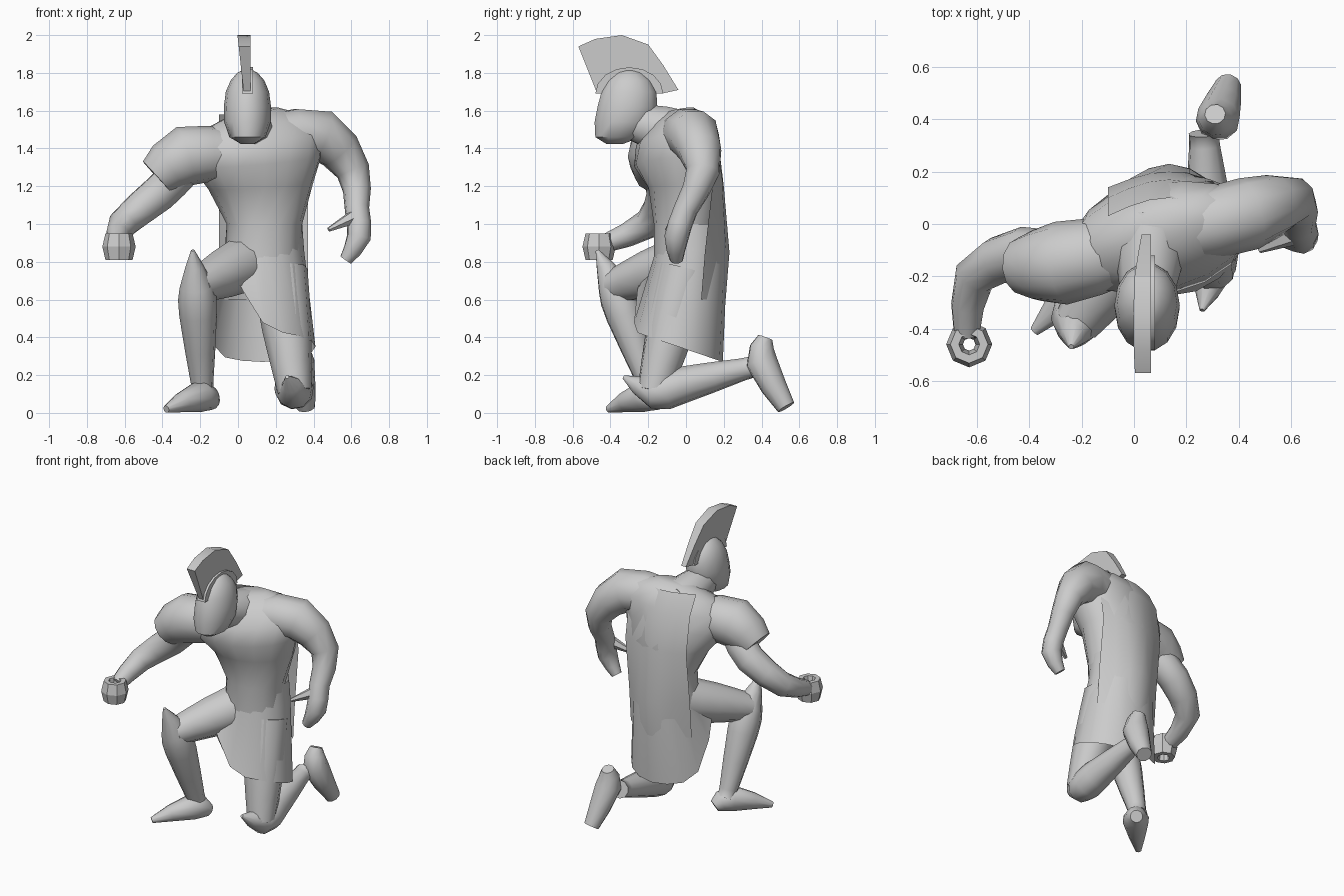
import bpy, bmesh
from math import sin, cos, pi, tau, radians
from mathutils import Vector

default_cube = bpy.data.objects.get("Cube")
if default_cube:
    bpy.data.objects.remove(default_cube)

grey = bpy.data.materials.new("plain_grey")
grey.use_nodes = True
grey.diffuse_color = (0.6, 0.6, 0.6, 1)
shader = grey.node_tree.nodes["Principled BSDF"]
shader.inputs["Base Color"].default_value = grey.diffuse_color


def skin(name, rows, wrap=True, caps=True, angle=45):
    """Join rows of points into one smooth surface."""
    bm = bmesh.new()
    rings = [[bm.verts.new(point) for point in row] for row in rows]
    count = len(rings[0])
    for lower, upper in zip(rings, rings[1:]):
        for i in range(count if wrap else count - 1):
            j = (i + 1) % count
            bm.faces.new((lower[i], lower[j], upper[j], upper[i]))
    if caps:
        bm.faces.new(rings[0])
        bm.faces.new(rings[-1])
    bmesh.ops.recalc_face_normals(bm, faces=bm.faces)
    mesh = bpy.data.meshes.new(name)
    bm.to_mesh(mesh)
    bm.free()
    mesh.materials.append(grey)
    part = bpy.data.objects.new(name, mesh)
    bpy.context.collection.objects.link(part)
    bpy.ops.object.select_all(action='DESELECT')
    part.select_set(True)
    bpy.context.view_layer.objects.active = part
    bpy.ops.object.shade_smooth_by_angle(angle=radians(angle))


def oval(centre, across, along, sides=12):
    """Ring of points around a centre, spanned by two half-axes."""
    centre, across, along = Vector(centre), Vector(across), Vector(along)
    turns = [tau * i / sides for i in range(sides)]
    return [centre + across * cos(turn) + along * sin(turn) for turn in turns]


def smooth_path(knots, steps):
    """Spline through knots; the fourth component carries the radius."""
    padded = [knots[0]] + knots + [knots[-1]]
    path = []
    for before, start, end, after in zip(padded, padded[1:], padded[2:], padded[3:]):
        for step in range(steps):
            t = step / steps
            leave, arrive = (end - before) / 2, (after - start) / 2
            bend = start.lerp(end, t * t * (3 - 2 * t))
            path.append(bend + leave * (t * (1 - t) ** 2) - arrive * (t * t * (1 - t)))
    return path + [knots[-1]]


def limb(name, joints, radii, sides=10, steps=2, angle=55):
    """Round tube through joints with a radius at each one."""
    knots = [Vector((*joint, radius)) for joint, radius in zip(joints, radii)]
    path = smooth_path(knots, steps)
    rows, across = [], Vector((1, 0.1, 0))
    for i, knot in enumerate(path):
        ahead, behind = path[min(i + 1, len(path) - 1)], path[max(i - 1, 0)]
        heading = (ahead - behind).to_3d().normalized()
        if i == 0 and abs(heading.x) > abs(heading.z):
            across = heading.cross(Vector((0, 0, 1)))
        across = (across - heading * across.dot(heading)).normalized()
        rows.append(oval(knot.to_3d(), across * knot.w, heading.cross(across) * knot.w, sides))
    skin(name, rows, angle=angle)


def leg(side, hip, knee, ankle, guard_tip):
    """Thigh plus a shin whose guard rises to a point at the knee."""
    hip, knee, ankle = Vector(hip), Vector(knee), Vector(ankle)
    limb(side + "_thigh", [hip, hip.lerp(knee, 0.5), knee], [0.15, 0.13, 0.09])
    calf = knee.lerp(ankle, 0.3)
    shin_end = ankle.lerp(knee, -0.1)
    limb(side + "_shin", [guard_tip, knee, calf, ankle, shin_end], [0.01, 0.09, 0.1, 0.06, 0.06])


def foot(side, heel, instep, toe, toe_radius):
    limb(side + "_foot", [heel, instep, toe], [0.04, 0.085, toe_radius])


# Torso: rings that twist towards the raised left shoulder
torso = []
for x, y, z, width, depth in [(0.13, 0, 0.8, 0.2, 0.17), (0.14, 0, 1, 0.2, 0.17),
                              (0.12, 0, 1.2, 0.28, 0.2), (0.1, -0.05, 1.33, 0.35, 0.22),
                              (0.1, -0.05, 1.45, 0.37, 0.2), (0.1, -0.04, 1.54, 0.28, 0.14),
                              (0.1, -0.03, 1.6, 0.12, 0.07)]:
    twist = min(max(2 * (z - 1), 0), 1)
    sideways = Vector((1, 0.3 * twist, 0.14 * twist)).normalized()
    backward = Vector((-0.3 * twist, 1, 0.1 * twist)).normalized()
    torso.append(oval((x, y, z), sideways * width, backward * depth, 16))
skin("torso", torso, angle=60)
limb("neck", [(0.08, 0, 1.46), (0.06, -0.13, 1.5), (0.05, -0.28, 1.54)], [0.14, 0.13, 0.1])

# Skirt: flared rings with a hem that lifts over the raised thigh
skirt = [oval((0.14, 0.03, 1), (0.2, 0, 0), (0, 0.18, 0), 16),
         oval((0.14, 0.03, 0.86), (0.21, 0, 0), (0, 0.19, 0), 16)]
hem = oval((0.13, -0.04, 0.35), (0.28, 0, 0), (0, 0.235, 0), 16)
for i, point in enumerate(hem):
    turn = tau * i / len(hem)
    lift = max(cos(turn - radians(215)), 0) ** 4
    point.z += 0.45 * lift - 0.08 * sin(turn)
skin("skirt", skirt + [hem], caps=False)

# Cape: rows bulging backward between the shoulders and the hips
cape = []
for z, edge, bulge in [(1.58, 0.03, 0.07), (1.45, 0.1, 0.07), (1.2, 0.14, 0.06),
                       (0.85, 0.1, 0.13), (0.6, 0.08, 0.13)]:
    spread = [i / 6 for i in range(7)]
    cape.append([(0.47 * f - 0.1, edge + bulge * sin(pi * f), z) for f in spread])
skin("cape", cape, wrap=False, caps=False)

# Helmet: egg with a blunt, forward chin
helmet = []
for level in (0.01, 0.1, 0.3, 0.5, 0.7, 0.85, 0.95, 0.99):
    offset = abs(2 * level - 1)
    half = 0.125 * (1 - offset ** (4 if level < 0.5 else 2)) ** 0.5
    chin = 0.08 * (1 - level) ** 3
    helmet.append(oval((0.05, -0.3 - chin, 1.42 + 0.4 * level), (half, 0, 0), (0, 1.3 * half, 0), 14))
skin("helmet", helmet)


def plate(name, outline, left, right, flare=0):
    """Upright plate from a side outline; flare widens it with height."""
    inner = [(left - flare * (z - 1.7), y, z) for y, z in outline]
    outer = [(right, y, z) for y, z in outline]
    skin(name, [inner, outer], angle=30)


def skull_arc(reach, rise):
    """Side-view arc over the helmet, from back to front."""
    turns = [pi * i / 8 for i in range(9)]
    return [(reach * cos(turn) - 0.3, 1.69 + rise * sin(turn)) for turn in turns]


# Crest, its base strip and the nose guard
fan = [(-0.57, 1.94), (-0.48, 1.98), (-0.34, 2), (-0.2, 1.95), (-0.12, 1.84), (-0.04, 1.71)]
plate("crest", fan + skull_arc(0.17, 0.1), 0.03, 0.065, flare=0.11)
plate("crest_base", skull_arc(0.18, 0.14) + skull_arc(0.13, 0.08)[::-1], 0.02, 0.08)
plate("nose_guard", [(-0.44, 1.68), (-0.475, 1.57), (-0.4, 1.55)], 0.035, 0.075)

# Left arm, hanging with an open hand
limb("left_arm", [(0.2, -0.02, 1.46), (0.44, 0.04, 1.47), (0.61, 0.09, 1.28), (0.63, 0, 1.08),
                  (0.64, -0.05, 0.93), (0.57, -0.05, 0.81)],
     [0.13, 0.14, 0.09, 0.065, 0.065, 0.035])
limb("left_thumb", [(0.64, -0.03, 1.05), (0.48, -0.1, 0.97)], [0.045, 0.012], sides=6)

# Right arm, reaching forward from under a shoulder guard
limb("right_arm", [(-0.3, -0.14, 1.28), (-0.42, -0.11, 1.16), (-0.61, -0.2, 1), (-0.64, -0.42, 0.9)],
     [0.1, 0.1, 0.08, 0.05])
limb("right_shoulder_guard", [(-0.04, -0.1, 1.37), (-0.28, -0.15, 1.36), (-0.43, -0.16, 1.25)],
     [0.13, 0.16, 0.11], sides=12)
fist = []
for i in range(7):
    turn = tau * i / 6
    reach = 0.056 + 0.032 * cos(turn)
    fist.append(oval((-0.63, -0.46, 0.88 + 0.08 * sin(turn)), (reach, 0, 0), (0, reach, 0), 8))
skin("right_fist", fist, caps=False, angle=30)

# Raised right leg and kneeling left leg
leg("right", (0.06, 0, 0.8), (-0.22, -0.38, 0.67), (-0.19, -0.2, 0.16), (-0.24, -0.47, 0.86))
foot("right", (-0.13, -0.13, 0.05), (-0.2, -0.22, 0.09), (-0.38, -0.41, 0.02), 0.02)
leg("left", (0.22, 0, 0.75), (0.3, -0.17, 0.11), (0.27, 0.3, 0.23), (0.26, -0.33, 0.19))
foot("left", (0.31, 0.42, 0.4), (0.32, 0.4, 0.27), (0.36, 0.53, 0.03), 0.05)
